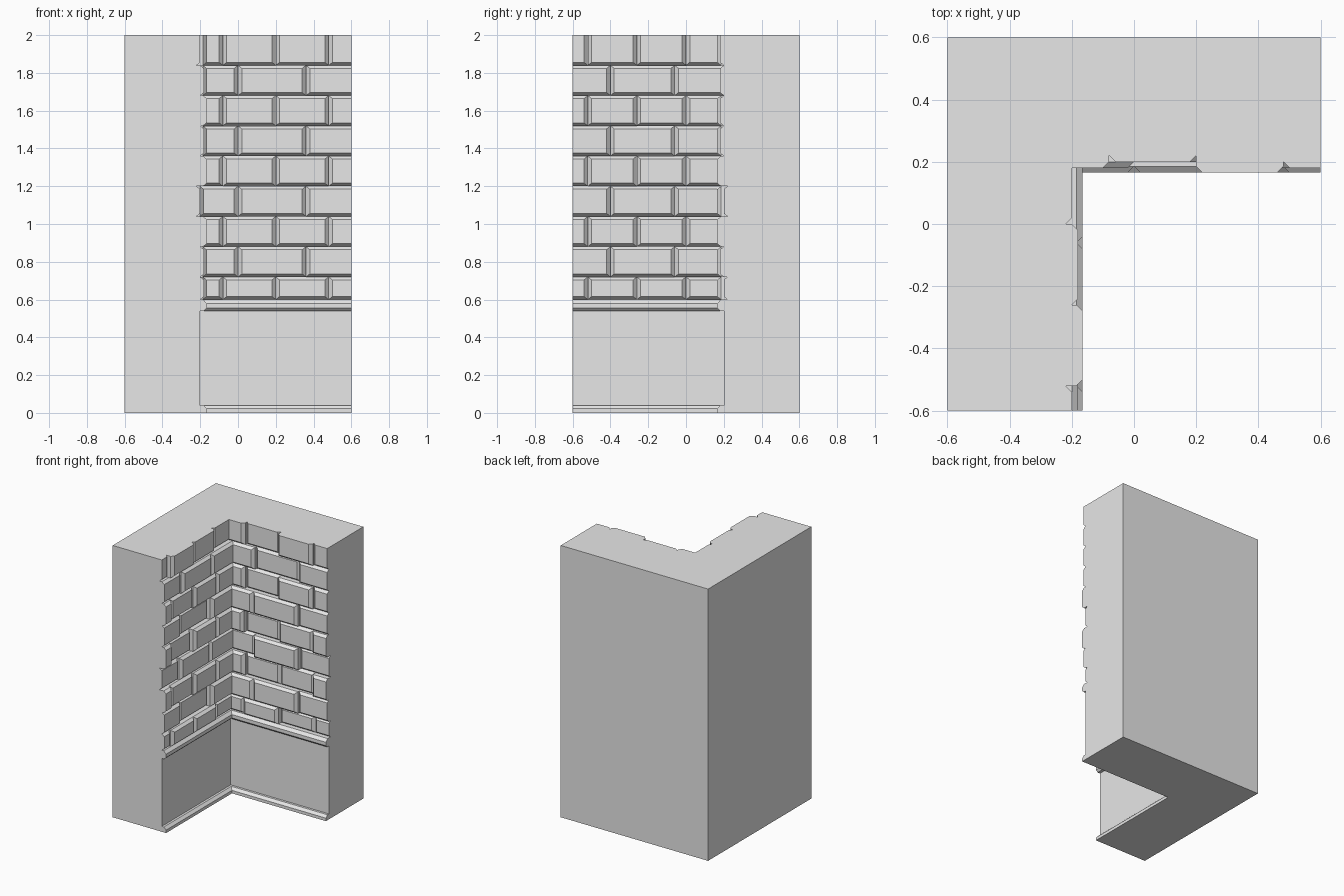
import bpy, bmesh, random

random.seed(4)
cube = bpy.data.objects.get("Cube")
if cube:
    bpy.data.objects.remove(cube, do_unlink=True)

grey = bpy.data.materials.new("plain grey stone")
grey.use_nodes = True
grey.diffuse_color = (0.8, 0.8, 0.8, 1)
grey.node_tree.nodes["Principled BSDF"].inputs["Base Color"].default_value = (0.8, 0.8, 0.8, 1)

HALF, FACE, TOP = 0.6, 0.2, 2.0
BACK = -0.02            # mortar depth behind the panel face
LOW, MID, HIGH = 0.0, 0.02, 0.035   # brick projections


def finish(bm, name):
    bmesh.ops.remove_doubles(bm, verts=bm.verts[:], dist=0.0001)
    bmesh.ops.recalc_face_normals(bm, faces=bm.faces[:])
    mesh = bpy.data.meshes.new(name)
    bm.to_mesh(mesh)
    bm.free()
    mesh.materials.append(grey)
    obj = bpy.data.objects.new(name, mesh)
    bpy.context.collection.objects.link(obj)
    return obj


def bridge(bm, a, b):
    for i in range(len(a)):
        j = (i + 1) % len(a)
        bm.faces.new((a[i], a[j], b[j], b[i]))


def corner_wall(name, profile):
    """Loft an L-shaped plan through (projection, height) steps."""
    bm = bmesh.new()
    rings = []
    for d, z in profile:
        near, far = -FACE + d, FACE - d
        plan = [(-HALF, -HALF), (near, -HALF), (near, far),
                (HALF, far), (HALF, HALF), (-HALF, HALF)]
        rings.append([bm.verts.new((x, y, z)) for x, y in plan])
    for a, b in zip(rings, rings[1:]):
        bridge(bm, a, b)
    bm.faces.new(rings[0])
    bm.faces.new(rings[-1])
    return finish(bm, name)


# Wall body: base trim, plain panel, moulding, then the mortar plane
corner_wall("wall_body", [
    (0.035, 0), (0.035, 0.022), (0.017, 0.04), (0, 0.04),
    (0, 0.54), (0.02, 0.54), (0.035, 0.555), (0.035, 0.58),
    (0.015, 0.6), (BACK, 0.6), (BACK, TOP)])


def on_back_wing(u, d, z):
    return (u, FACE - d, z)


def on_side_wing(u, d, z):
    return (d - FACE, -u, z)


def add_brick(bm, place, u0, u1, z0, z1, depth):
    """Block with chamfered front edges, square where the wall is cut off."""
    cu, cz = 0.02, 0.016
    left = 0 if u0 < -FACE else cu
    right = 0 if u1 >= HALF else cu
    top = 0 if z1 >= TOP else cz

    def ring(d, l=0, r=0, b=0, t=0):
        pts = [(u0 + l, z0 + b), (u1 - r, z0 + b), (u1 - r, z1 - t), (u0 + l, z1 - t)]
        return [bm.verts.new(place(u, d, z)) for u, z in pts]

    shoulder = ring(depth - 0.02)
    front = ring(depth, left, right, cz, top)
    if depth > LOW:
        bridge(bm, ring(BACK), shoulder)
    bridge(bm, shoulder, front)
    bm.faces.new(front)


# Course heights: one short course, then eight even ones
levels = [0.6] + [0.72 + 0.16 * i for i in range(8)] + [TOP]

# Joints of the alternating courses, and the projection of each end brick
wings = [
    ("back_wing_bricks", on_back_wing, [-0.08, 0.2, 0.48], [0, 0.36],
     [LOW, MID, HIGH, LOW, HIGH, MID, MID, MID, MID], [MID, LOW, HIGH, MID]),
    ("side_wing_bricks", on_side_wing, [0, 0.26, 0.52], [0.06, 0.4],
     [MID, MID, HIGH, LOW, HIGH, MID, HIGH, MID, LOW], [LOW, MID, HIGH, LOW]),
]

for name, place, even, odd, ends, top_course in wings:
    bm = bmesh.new()
    for row, (z0, z1) in enumerate(zip(levels, levels[1:])):
        cuts = [-FACE + BACK] + (odd if row % 2 else even) + [HALF]
        count = len(cuts) - 1
        depths = [random.choice((LOW, MID, HIGH, HIGH)) for _ in range(count - 1)]
        depths.append(ends[row])
        if row == len(levels) - 2:
            depths = top_course
        for u0, u1, depth in zip(cuts, cuts[1:], depths):
            add_brick(bm, place, u0, u1, z0, z1, depth)
    finish(bm, name)
